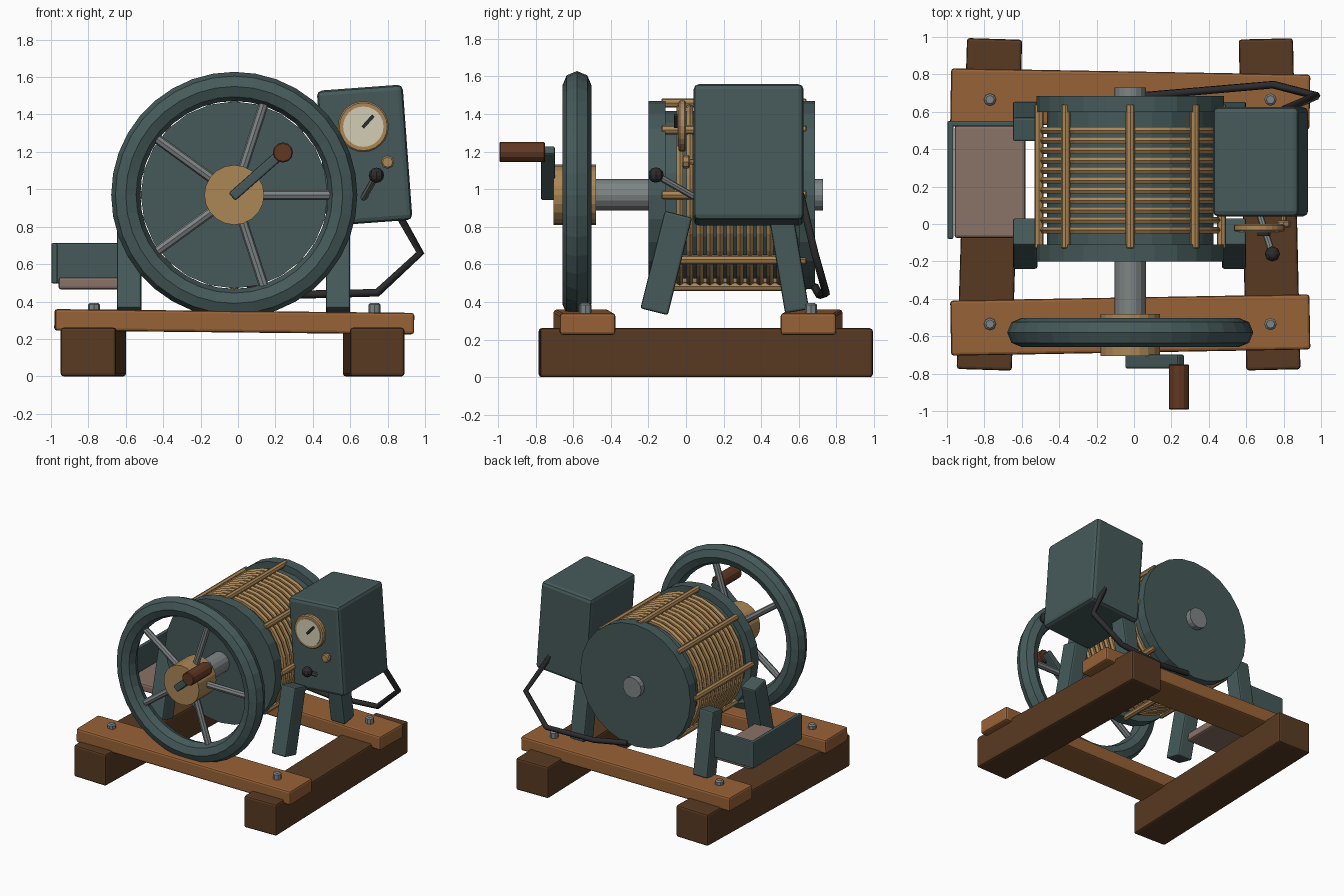
import bpy, bmesh, math
from mathutils import Vector, Matrix, Euler

if "Cube" in bpy.data.objects:
    bpy.data.objects.remove(bpy.data.objects["Cube"])


def mat(name, rgb):
    m = bpy.data.materials.new(name)
    lin = [(c / 255 / 12.92) if c < 11 else ((c / 255 + 0.055) / 1.055) ** 2.4 for c in rgb]
    m.diffuse_color = (*lin, 1)
    m.use_nodes = True
    m.node_tree.nodes["Principled BSDF"].inputs["Base Color"].default_value = m.diffuse_color
    return m


TEAL = mat("dark teal paint", (70, 90, 90))
PLANK = mat("orange wood", (152, 98, 54))
SKID = mat("dark wood", (88, 58, 34))
GRIP = mat("red brown wood", (98, 56, 34))
BRASS = mat("brass", (172, 135, 86))
STEEL = mat("grey steel", (126, 132, 133))
CREAM = mat("cream dial", (212, 206, 180))
TRAY = mat("dusty brown", (138, 114, 102))
BLACK = mat("black rubber", (44, 44, 46))


def finish(name, bm, material):
    bmesh.ops.recalc_face_normals(bm, faces=bm.faces)
    me = bpy.data.meshes.new(name)
    bm.to_mesh(me)
    bm.free()
    me.materials.append(material)
    ob = bpy.data.objects.new(name, me)
    bpy.context.collection.objects.link(ob)
    return ob


def box(name, c, size, material, rot=(0, 0, 0), bevel=0.015):
    bm = bmesh.new()
    bmesh.ops.create_cube(bm, size=1)
    bmesh.ops.scale(bm, vec=size, verts=bm.verts)
    if bevel:
        bmesh.ops.bevel(bm, geom=bm.edges[:], offset=bevel, segments=2, profile=0.5, affect='EDGES')
    e = Euler([math.radians(a) for a in rot])
    bmesh.ops.transform(bm, matrix=Matrix.Translation(c) @ e.to_matrix().to_4x4(), verts=bm.verts)
    return finish(name, bm, material)


def rod(name, p0, p1, r, material, sides=12, bevel=0):
    p0, p1 = Vector(p0), Vector(p1)
    d = p1 - p0
    bm = bmesh.new()
    bmesh.ops.create_cone(bm, cap_ends=True, segments=sides, radius1=r, radius2=r, depth=d.length)
    if bevel:
        rim = [e for e in bm.edges if any(len(f.verts) > 4 for f in e.link_faces)]
        bmesh.ops.bevel(bm, geom=rim, offset=bevel, segments=1, affect='EDGES')
    q = d.to_track_quat('Z', 'Y').to_matrix().to_4x4()
    bmesh.ops.transform(bm, matrix=Matrix.Translation((p0 + p1) / 2) @ q, verts=bm.verts)
    return finish(name, bm, material)


def ring(name, c, major, minor, material, seg=32, mseg=8, squash=1):
    # torus whose axis runs along y
    bm = bmesh.new()
    loops = []
    for i in range(seg):
        a = 2 * math.pi * i / seg
        loop = []
        for j in range(mseg):
            b = 2 * math.pi * j / mseg
            r = major + minor * math.cos(b)
            loop.append(bm.verts.new((c[0] + r * math.cos(a), c[1] + minor * squash * math.sin(b),
                                      c[2] + r * math.sin(a))))
        loops.append(loop)
    for i in range(seg):
        A, B = loops[i], loops[(i + 1) % seg]
        for j in range(mseg):
            k = (j + 1) % mseg
            bm.faces.new((A[j], A[k], B[k], B[j]))
    return finish(name, bm, material)


def ball(name, c, r, material):
    bm = bmesh.new()
    bmesh.ops.create_uvsphere(bm, u_segments=8, v_segments=6, radius=r)
    bmesh.ops.translate(bm, vec=c, verts=bm.verts)
    return finish(name, bm, material)


CX, CZ = -0.02, 0.97   # drum axis


def axial(name, y0, y1, r, material, sides=24, bevel=0, x=CX, z=CZ):
    return rod(name, (x, y0, z), (x, y1, z), r, material, sides, bevel)


# timber base
box("left_skid", (-0.773, 0.105, 0.13), (0.295, 1.77, 0.26), SKID, (0, 0, -1.8))
box("right_skid", (0.725, 0.105, 0.13), (0.29, 1.77, 0.26), SKID, (0, 0, 1.3))
box("front_plank", (-0.02, -0.54, 0.292), (1.92, 0.295, 0.115), PLANK, (0, 0.6, 1))
box("back_plank", (-0.02, 0.668, 0.292), (1.92, 0.295, 0.115), PLANK, (0, 0.6, -1))
for x in (-0.77, 0.73):
    for y in (-0.535, 0.665):
        rod("plank_bolt", (x, y, 0.33), (x, y, 0.393), 0.033, STEEL, 8, 0.01)

# splayed legs
for x in (-0.582, 0.535):
    box("front_leg", (x, -0.105, 0.607), (0.13, 0.15, 0.535), TEAL, (-14, 0, 0), 0.012)
    box("back_leg", (x, 0.548, 0.607), (0.13, 0.13, 0.52), TEAL, (9.5, 0, 0), 0.012)

# drum with coil windings and tie bars
axial("drum_core", -0.15, 0.64, 0.445, TEAL)
axial("front_flange", -0.20, -0.11, 0.5, TEAL)
axial("back_flange", 0.60, 0.685, 0.5, TEAL)
for i in range(11):
    ring("coil_winding", (CX, -0.033 + i * 0.0533, CZ), 0.463, 0.021, BRASS, 28, 6)
for i in range(8):
    a = math.pi / 4 * i
    axial("tie_bar", -0.13, 0.64, 0.025, BRASS, 8, 0.005,
          CX + 0.488 * math.cos(a), CZ + 0.488 * math.sin(a))
axial("shaft", -0.68, 0.73, 0.083, STEEL, 16)

# flywheel
WY = -0.58
ring("flywheel_rim", (CX, WY, CZ), 0.58, 0.078, TEAL, 36, 8)
axial("flywheel_hub", -0.705, -0.48, 0.16, BRASS, 20)
for i in range(5):
    a = math.radians(72 * i)
    c, s = math.cos(a), math.sin(a)
    rod("flywheel_spoke", (CX + 0.1 * c, WY, CZ + 0.1 * s), (CX + 0.53 * c, WY, CZ + 0.53 * s),
        0.026, STEEL, 8)

# crank
box("crank_arm", (0.11, -0.735, 1.085), (0.38, 0.075, 0.055), TEAL, (0, -41.5, 0), 0.01)
axial("crank_grip", -0.993, -0.75, 0.054, GRIP, 12, 0.006, 0.24, 1.197)

# open-fronted side tray
box("tray_floor", (-0.77, 0.225, 0.497), (0.38, 0.60, 0.065), TRAY)
box("tray_end_wall", (-0.982, 0.235, 0.605), (0.032, 0.63, 0.215), TEAL, bevel=0.008)
box("tray_back_wall", (-0.785, 0.537, 0.605), (0.40, 0.03, 0.215), TEAL, bevel=0.008)

# control box
box("control_box", (0.677, 0.333, 1.182), (0.46, 0.585, 0.725), TEAL, (0, -4.2, 0), 0.028)
GX, GZ = 0.67, 1.335
axial("gauge_bezel", -0.04, 0.0, 0.136, BRASS, 24, 0.008, GX, GZ)
axial("gauge_face", -0.046, -0.03, 0.108, CREAM, 24, 0, GX, GZ)
box("gauge_needle", (0.695, -0.055, 1.362), (0.085, 0.02, 0.018), BLACK, (0, -48, 0), 0)
axial("dial_stem", -0.01, 0.06, 0.015, BRASS, 8, 0, 0.80, 1.145)
axial("dial_knob", -0.02, 0.02, 0.036, BRASS, 8, 0.008, 0.80, 1.145)
rod("lever_rod", (0.672, 0.05, 0.955), (0.74, -0.16, 1.075), 0.018, STEEL, 8)
ball("lever_knob", (0.74, -0.16, 1.075), 0.041, BLACK)

# power cable from box back to underside of drum
cable = [(0.80, 0.61, 0.97), (0.975, 0.685, 0.66), (0.745, 0.745, 0.447),
         (0.34, 0.71, 0.437), (0.05, 0.685, 0.48)]
cu = bpy.data.curves.new("power_cable", 'CURVE')
cu.dimensions = '3D'
sp = cu.splines.new('POLY')
sp.points.add(len(cable) - 1)
for p, co in zip(sp.points, cable):
    p.co = (*co, 1)
cu.bevel_depth = 0.022
cu.bevel_resolution = 1
cu.use_fill_caps = True
cu.materials.append(BLACK)
bpy.context.collection.objects.link(bpy.data.objects.new("power_cable", cu))
